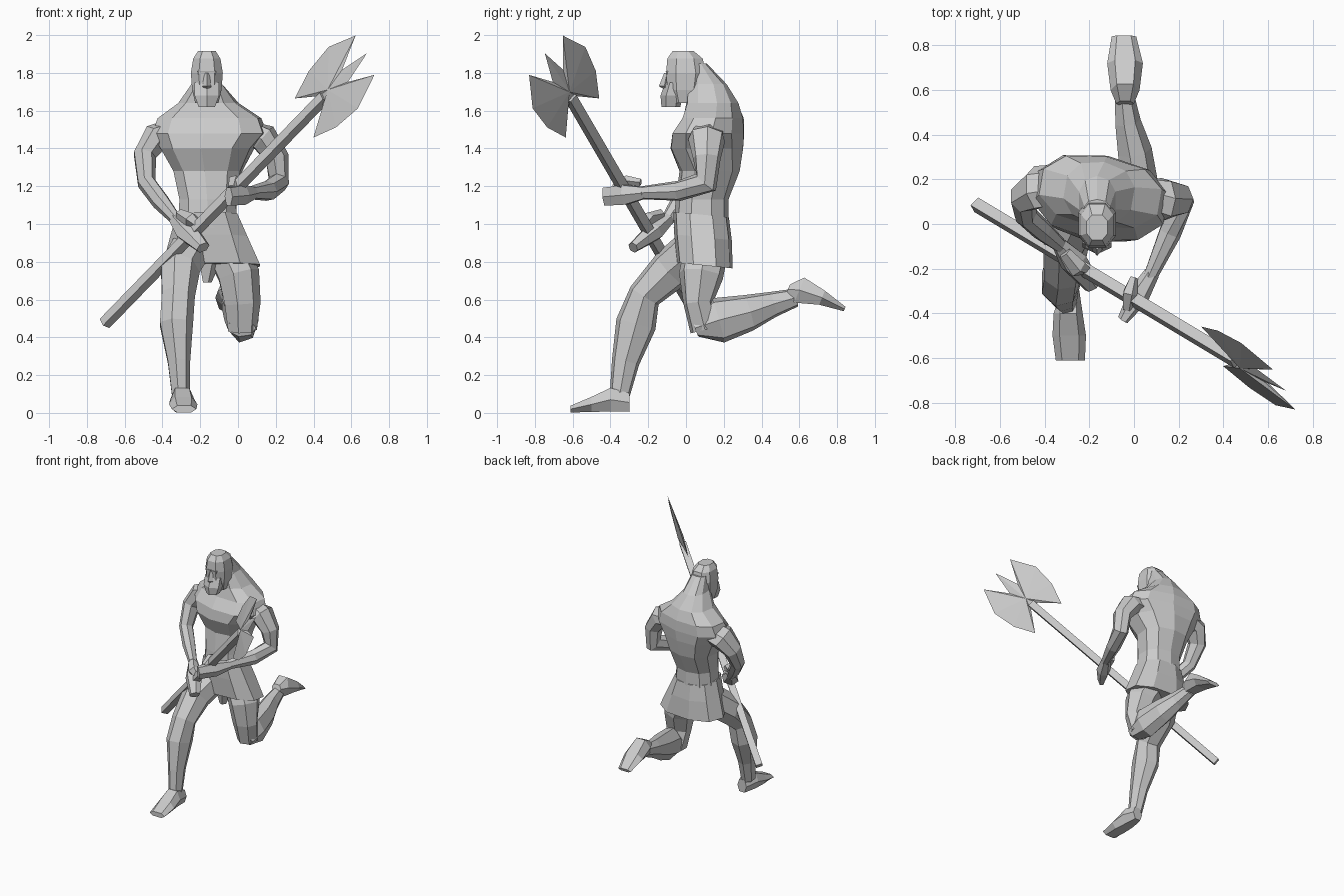
import bpy, bmesh, math
from mathutils import Vector as V, Matrix


def finish(name, verts, faces):
    me = bpy.data.meshes.new(name)
    me.from_pydata([tuple(v) for v in verts], [], faces)
    bm = bmesh.new()
    bm.from_mesh(me)
    bmesh.ops.recalc_face_normals(bm, faces=bm.faces)
    bm.to_mesh(me)
    bm.free()
    ob = bpy.data.objects.new(name, me)
    bpy.context.collection.objects.link(ob)
    return ob


def loft(name, rings, n=7, axis=None, power=1.0, phase=0.0):
    """Skin rings (x, y, z, half width, half depth); square to the path unless axis is set."""
    pts = [V(r[:3]) for r in rings]
    verts, faces = [], []
    for i, r in enumerate(rings):
        if axis:
            t = V(axis)
        else:
            t = (pts[min(i + 1, len(pts) - 1)] - pts[max(i - 1, 0)]).normalized()
        side = (V((1, 0, 0)) - t * t.x).normalized()
        other = t.cross(side)
        for k in range(n):
            a = 2 * math.pi * (k + phase) / n
            c, s = math.cos(a), math.sin(a)
            c = math.copysign(abs(c) ** power, c)
            s = math.copysign(abs(s) ** power, s)
            verts.append(pts[i] + side * c * r[3] + other * s * r[4])
    for i in range(len(rings) - 1):
        for k in range(n):
            j = (k + 1) % n
            faces.append((i * n + k, i * n + j, (i + 1) * n + j, (i + 1) * n + k))
    faces += [tuple(range(n)), tuple(range((len(rings) - 1) * n, len(rings) * n))]
    return finish(name, verts, faces)


UP = (0, 0, 1)

# torso, hunched forward, ending in the thick neck
torso = loft("torso", [(-.16, .08, .98, .165, .145), (-.16, .085, 1.13, .155, .14),
                       (-.16, .125, 1.28, .185, .16), (-.16, .11, 1.40, .25, .195),
                       (-.15, .12, 1.48, .31, .19), (-.155, .145, 1.56, .28, .16),
                       (-.16, .14, 1.64, .16, .14), (-.165, .105, 1.74, .085, .11),
                       (-.165, .06, 1.85, .06, .05)],
             n=10, axis=UP, power=.85, phase=.5)
# twist the shoulders slightly clockwise
pivot = V((-.16, .12, 0))
for v in torso.data.vertices:
    turn = -.17 * min(1, max(0, (v.co.z - 1.1) / .3)) * (v.co.z < 1.7)
    v.co = pivot + Matrix.Rotation(turn, 3, 'Z') @ (v.co - pivot)

# skirt and loincloth
loft("skirt", [(-.16, .08, 1.05, .165, .15), (-.15, .09, .93, .21, .155),
               (-.135, .10, .78, .265, .15)], n=9, axis=(0, .1, .995), power=.85, phase=.5)
loft("loincloth", [(-.15, .06, .85, .08, .09), (-.165, .05, .69, .025, .03)], n=5, axis=UP)

# head, brow, nose and beard
loft("head", [(-.165, .0, 1.64, .065, .08), (-.165, -.005, 1.71, .083, .10),
              (-.165, .0, 1.80, .09, .112), (-.165, -.005, 1.875, .077, .10),
              (-.165, -.015, 1.915, .05, .06)], n=8, axis=UP, power=.8, phase=.5)
loft("brow", [(-.165, -.085, 1.78, .06, .02), (-.165, -.09, 1.81, .07, .025)], n=4, axis=UP, phase=.5)
loft("nose", [(-.165, -.10, 1.80, .012, .015), (-.165, -.115, 1.73, .024, .028),
              (-.165, -.10, 1.715, .02, .02)], n=4, axis=UP)
loft("beard", [(-.165, -.06, 1.75, .075, .05), (-.165, -.075, 1.68, .075, .06),
               (-.165, -.08, 1.62, .05, .05)], n=6, axis=UP, phase=.5)

# low arm
loft("low_arm", [(-.36, .17, 1.48, .07, .10), (-.435, .16, 1.455, .075, .105), (-.495, .12, 1.36, .062, .078),
                 (-.485, .04, 1.22, .05, .058), (-.41, -.03, 1.12, .048, .05),
                 (-.325, -.10, 1.02, .03, .035)])
loft("low_hand", [(-.335, -.09, 1.03, .035, .035), (-.27, -.17, .96, .065, .055),
                  (-.185, -.28, .875, .04, .03)], n=6)
loft("low_fingers", [(-.31, -.13, 1.05, .03, .03), (-.25, -.20, 1.025, .045, .035),
                     (-.20, -.21, .99, .02, .02)], n=5)

# raised arm
loft("high_arm", [(.05, .12, 1.48, .07, .09), (.135, .11, 1.455, .08, .10), (.205, .11, 1.35, .065, .075),
                  (.215, .105, 1.22, .055, .07), (.16, -.04, 1.175, .052, .055),
                  (.07, -.24, 1.165, .032, .035)])
loft("high_hand", [(.08, -.22, 1.165, .035, .035), (.02, -.32, 1.155, .05, .06),
                   (-.05, -.43, 1.145, .025, .055)], n=6)
loft("high_fingers", [(.0, -.24, 1.22, .02, .02), (-.02, -.31, 1.23, .035, .03),
                      (-.03, -.38, 1.19, .025, .02)], n=5)

# planted front leg and foot
loft("front_leg", [(-.25, .04, .86, .11, .12), (-.31, -.08, .76, .11, .115), (-.32, -.22, .62, .092, .09),
                   (-.33, -.265, .47, .092, .11), (-.315, -.32, .27, .062, .075),
                   (-.305, -.35, .10, .05, .055)])
loft("front_foot", [(-.285, -.298, .055, .04, .055), (-.295, -.40, .07, .065, .07),
                    (-.29, -.50, .045, .075, .045), (-.285, -.612, .02, .065, .02)],
     n=6, axis=(0, -1, 0), power=.8)

# trailing back leg and foot
loft("back_thigh", [(-.05, .10, .83, .11, .12), (.0, .08, .73, .115, .12),
                    (.02, .065, .58, .10, .08), (.02, .10, .44, .08, .08)])
loft("back_shin", [(.02, .05, .45, .075, .05), (.025, .17, .49, .085, .125),
                   (0, .33, .53, .08, .10), (-.03, .46, .575, .06, .07),
                   (-.045, .58, .61, .045, .05)])
loft("back_foot", [(-.04, .54, .655, .04, .03), (-.04, .60, .65, .065, .08),
                   (-.04, .72, .61, .08, .045), (-.045, .84, .55, .055, .014)],
     n=6, axis=(0, .93, -.37), power=.8)

# axe frame: along the shaft, across the blades, through the thickness
C = V((.47, -.62, 1.685))
A = V((1, -.60, 1.03)).normalized()
B = V((-.34, .612, .714)).normalized()
N = A.cross(B).normalized()

# square shaft
h = .025
ends = [C + A * a + B * b * h + N * c * h for a in (-1.83, -.02)
        for b, c in ((-1, -1), (1, -1), (1, 1), (-1, 1))]
finish("axe_shaft", ends, [(0, 1, 2, 3), (4, 5, 6, 7)] +
       [(k, (k + 1) % 4, 4 + (k + 1) % 4, 4 + k) for k in range(4)])

# double blade with tip spike: half outline mirrored across the shaft
half = [(-.05, .035), (-.187, .145), (-.036, .21), (.136, .228), (.315, .146), (.15, .045)]
outline = half + [(.33, 0)] + [(a, -b) for a, b in reversed(half)]
m = len(outline)
verts = [C + A * a + B * b for a, b in outline] + [C + A * .03 + N * .022, C + A * .03 - N * .022]
finish("axe_blades", verts, [(k, (k + 1) % m, m + e) for k in range(m) for e in (0, 1)])
